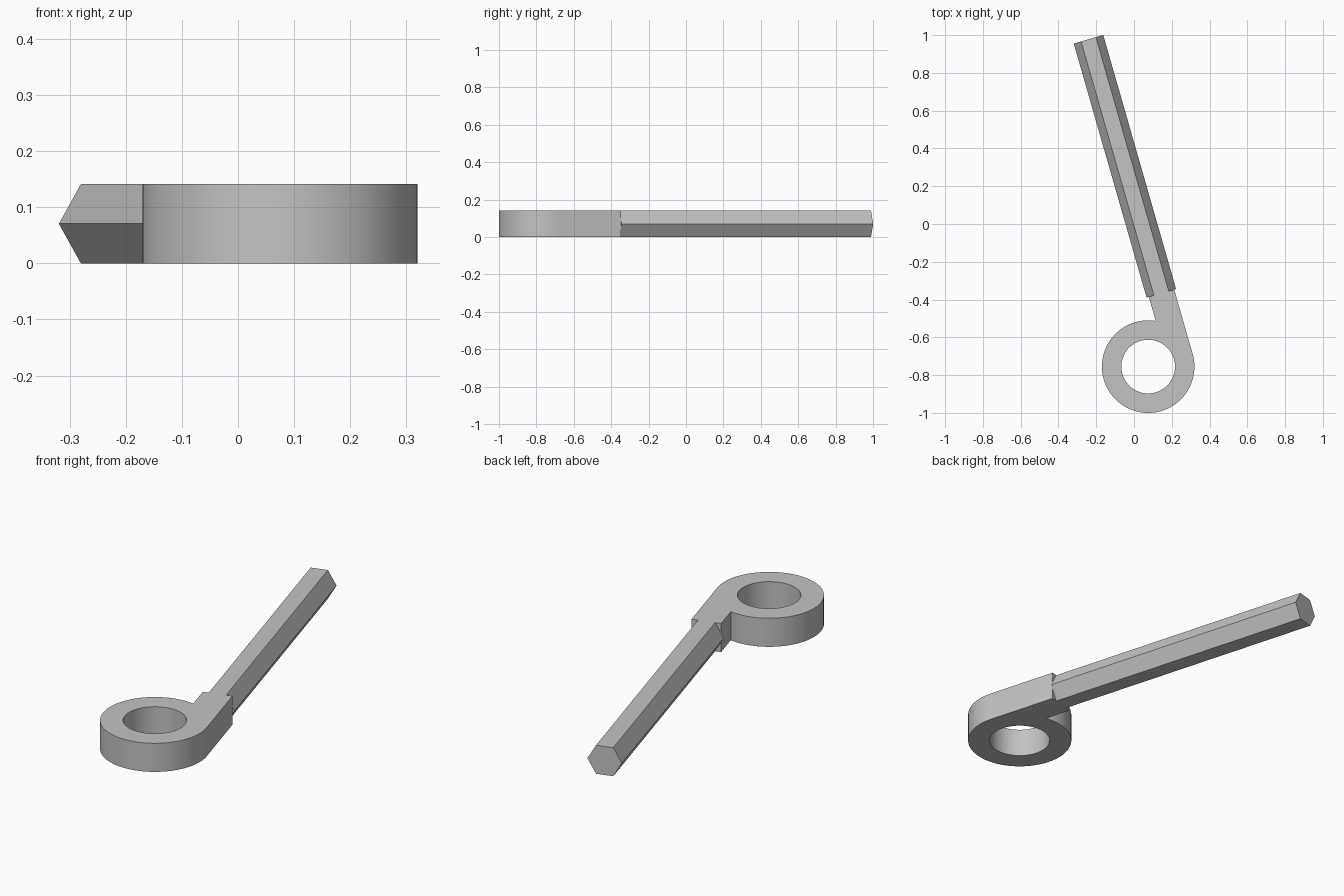
import bpy, bmesh
from math import acos, cos, sin, pi, radians
from mathutils import Matrix

cube = bpy.data.objects.get("Cube")
if cube:
    bpy.data.objects.remove(cube, do_unlink=True)

HEIGHT = 0.141
OUTER, HOLE = 0.245, 0.142
ARM_INNER, ARM_END = 0.105, 0.354
ROD_X, ROD_END = 0.174, 1.753
# Local frame: ring at the origin, rod along +y
PLACE = Matrix.Translation((0.075, -0.755, 0)) @ Matrix.Rotation(radians(16), 4, 'Z')

grey = bpy.data.materials.new("plain grey")
grey.use_nodes = True
grey.diffuse_color = (0.55, 0.55, 0.55, 1)
grey.node_tree.nodes["Principled BSDF"].inputs["Base Color"].default_value = (0.55, 0.55, 0.55, 1)


def arc(radius, start, end, steps):
    angles = [start + (end - start) * i / steps for i in range(steps + 1)]
    return [(radius * cos(a), radius * sin(a), 0) for a in angles]


def extruded(name, loops, offset):
    """Fill closed loops (inner ones become holes) and extrude them."""
    bm = bmesh.new()
    edges = []
    for loop in loops:
        verts = [bm.verts.new(p) for p in loop]
        edges += [bm.edges.new((v, verts[i - 1])) for i, v in enumerate(verts)]
    bmesh.ops.triangle_fill(bm, use_beauty=True, use_dissolve=False, edges=edges)
    result = bmesh.ops.extrude_face_region(bm, geom=bm.faces[:], use_keep_orig=True)
    moved = [g for g in result["geom"] if isinstance(g, bmesh.types.BMVert)]
    bmesh.ops.translate(bm, verts=moved, vec=offset)
    bmesh.ops.recalc_face_normals(bm, faces=bm.faces[:])
    mesh = bpy.data.meshes.new(name)
    bm.to_mesh(mesh)
    bm.free()
    mesh.materials.append(grey)
    obj = bpy.data.objects.new(name, mesh)
    bpy.context.collection.objects.link(obj)
    obj.matrix_world = PLACE
    bpy.ops.object.select_all(action='DESELECT')
    obj.select_set(True)
    bpy.context.view_layer.objects.active = obj
    bpy.ops.object.shade_smooth_by_angle(angle=radians(25))
    return obj


# Eye ring with its tangent arm
outline = arc(OUTER, acos(ARM_INNER / OUTER), 2 * pi, 80)
outline += [(OUTER, ARM_END, 0), (ARM_INNER, ARM_END, 0)]
hole = arc(HOLE, 0, 2 * pi, 72)[:-1]
extruded("eye_ring", [outline, hole], (0, 0, HEIGHT))

# Hexagonal rod, flats on top and bottom
corner = HEIGHT / 2 / cos(pi / 6)
hexagon = [(ROD_X + x, ARM_END, HEIGHT / 2 + z)
           for x, z, _ in arc(corner, 0, 2 * pi, 6)[:-1]]
extruded("hex_rod", [hexagon], (0, ROD_END - ARM_END, 0))
